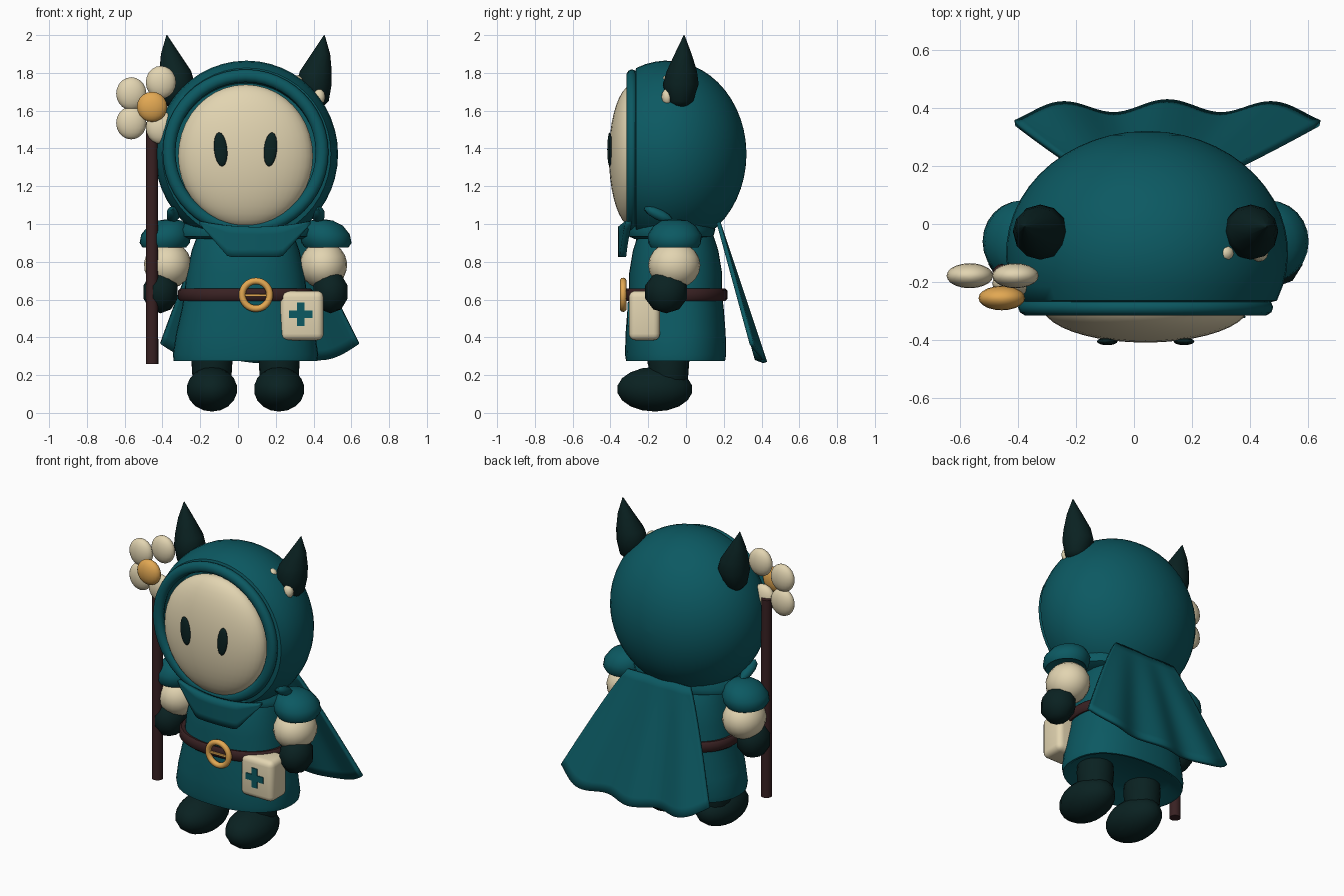
import bpy, bmesh, math
from mathutils import Vector, Matrix

if "Cube" in bpy.data.objects:
    bpy.data.objects.remove(bpy.data.objects["Cube"])

CX = 0.04  # body centre line


def colour(name, rgb):
    m = bpy.data.materials.new(name)
    m.diffuse_color = (*rgb, 1)
    m.use_nodes = True
    m.node_tree.nodes["Principled BSDF"].inputs["Base Color"].default_value = m.diffuse_color
    return m


TEAL = colour("teal cloth", (0.0035, 0.1, 0.122))
CREAM = colour("cream", (0.76, 0.66, 0.44))
DARK = colour("dark green", (0.003, 0.0155, 0.0155))
BROWN = colour("brown leather", (0.04, 0.015, 0.016))
GOLD = colour("gold", (0.76, 0.39, 0.085))


def finish(bm, name, mat, angle=50):
    bmesh.ops.recalc_face_normals(bm, faces=bm.faces[:])
    me = bpy.data.meshes.new(name)
    bm.to_mesh(me)
    bm.free()
    ob = bpy.data.objects.new(name, me)
    bpy.context.collection.objects.link(ob)
    me.materials.append(mat)
    bpy.ops.object.select_all(action='DESELECT')
    ob.select_set(True)
    bpy.context.view_layer.objects.active = ob
    bpy.ops.object.shade_smooth_by_angle(angle=math.radians(angle))
    return ob


def ball(name, mat, loc, rad, segs=24, tilt=0, axis='Y'):
    bm = bmesh.new()
    bmesh.ops.create_uvsphere(bm, u_segments=segs, v_segments=segs // 2, radius=1)
    m = Matrix.Translation(loc) @ Matrix.Rotation(tilt, 4, axis) @ Matrix.Diagonal((*rad, 1))
    bmesh.ops.transform(bm, matrix=m, verts=bm.verts[:])
    return finish(bm, name, mat)


def loft(name, mat, rings, segs=32, axis='Z', power=2.0, angle=50):
    """Skin rings of (centre, radius_1, radius_2) lying across the given axis."""
    bm = bmesh.new()
    loops = []
    for c, r1, r2 in rings:
        loop = []
        for i in range(segs):
            a = 2 * math.pi * i / segs
            p = [math.copysign(abs(f(a)) ** (2 / power), f(a)) for f in (math.cos, math.sin)]
            off = (r1 * p[0], r2 * p[1], 0) if axis == 'Z' else (r1 * p[0], 0, r2 * p[1])
            loop.append(bm.verts.new(Vector(c) + Vector(off)))
        loops.append(loop)
    for a, b in zip(loops, loops[1:]):
        for i in range(segs):
            j = (i + 1) % segs
            bm.faces.new((a[i], a[j], b[j], b[i]))
    bm.faces.new(loops[0])
    bm.faces.new(loops[-1])
    return finish(bm, name, mat, angle)


def ring(name, mat, loc, r1, r2, tube, depth, segs=48):
    """Elliptical tube facing the front; depth is its half thickness along y."""
    bm = bmesh.new()
    n = 10
    vs = []
    for i in range(segs):
        a = 2 * math.pi * i / segs
        for k in range(n):
            b = 2 * math.pi * k / n
            t = tube * math.cos(b)
            off = ((r1 + t) * math.cos(a), depth * math.sin(b), (r2 + t) * math.sin(a))
            vs.append(bm.verts.new(Vector(loc) + Vector(off)))
    for i in range(segs):
        for k in range(n):
            i2, k2 = (i + 1) % segs, (k + 1) % n
            bm.faces.new([vs[i * n + k], vs[i2 * n + k], vs[i2 * n + k2], vs[i * n + k2]])
    return finish(bm, name, mat)


def box(name, mat, loc, size, bevel=0.0):
    bm = bmesh.new()
    bmesh.ops.create_cube(bm, size=1)
    bmesh.ops.transform(bm, matrix=Matrix.Translation(loc) @ Matrix.Diagonal((*size, 1)), verts=bm.verts[:])
    if bevel:
        bmesh.ops.bevel(bm, geom=bm.edges[:], offset=bevel, segments=4, profile=0.5, affect='EDGES')
    return finish(bm, name, mat, 35)


def sheet(name, mat, fn, nu, nv, thick):
    """Cloth grid from fn(u, v) with u in -1..1 and v in 0..1."""
    bm = bmesh.new()
    g = [[bm.verts.new(fn(2 * i / nu - 1, j / nv)) for j in range(nv + 1)] for i in range(nu + 1)]
    for i in range(nu):
        for j in range(nv):
            bm.faces.new((g[i][j], g[i + 1][j], g[i + 1][j + 1], g[i][j + 1]))
    ob = finish(bm, name, mat)
    mod = ob.modifiers.new("thickness", 'SOLIDIFY')
    mod.thickness = thick
    mod.offset = 0
    return ob


# Hood: egg-shaped shell with an open front and a shallow hollow
HX, HZ = 0.045, 1.37
hood = []
for i in range(17):
    a = 0.02 + (math.pi / 2 + 0.4 - 0.02) * i / 16
    s = math.sin(a)
    hood.append(((HX, -0.1 + 0.42 * math.cos(a), HZ), 0.485 * s, 0.495 * s))
hood += [((CX, -0.28, 1.38), 0.39, 0.385), ((CX, -0.2, 1.37), 0.375, 0.375)]
loft("hood", TEAL, hood, 48, 'Y')
ring("hood_rim", TEAL, (CX, -0.287, 1.38), 0.405, 0.405, 0.034, 0.029)

# Face
ball("face", CREAM, (CX, -0.28, 1.36), (0.357, 0.128, 0.378), 40)
for s in (-1, 1):
    ball("eye", DARK, (CX + s * 0.132, -0.404, 1.395), (0.035, 0.013, 0.091), 16, s * 0.1)

# Horns with small cream tufts on one side
for s in (-1, 1):
    def at(d, y, z):
        return (CX + s * d, y, z)
    loft("horn", DARK, [
        (at(0.38, -0.03, 1.62), 0.03, 0.035), (at(0.375, -0.03, 1.65), 0.065, 0.068),
        (at(0.362, -0.028, 1.74), 0.094, 0.095), (at(0.372, -0.022, 1.81), 0.084, 0.08),
        (at(0.398, -0.015, 1.9), 0.05, 0.045), (at(0.417, -0.01, 2.0), 0.002, 0.002)], 12)
ball("horn_tuft", CREAM, (0.428, -0.1, 1.672), (0.034, 0.03, 0.044), 12)
ball("horn_tuft", CREAM, (0.312, -0.1, 1.757), (0.032, 0.03, 0.03), 12)

# Robe
CY = -0.055
loft("robe", TEAL, [
    ((CX, CY, 0.32), 0.3, 0.19), ((CX, CY, 0.275), 0.365, 0.25), ((CX, CY, 0.275), 0.38, 0.262),
    ((CX, CY, 0.31), 0.385, 0.268), ((CX, CY, 0.42), 0.368, 0.265), ((CX, CY, 0.55), 0.338, 0.255),
    ((CX, CY, 0.63), 0.325, 0.246), ((CX, CY, 0.74), 0.312, 0.246), ((CX, CY, 0.86), 0.285, 0.226),
    ((CX, CY, 0.94), 0.255, 0.2), ((CX, CY, 1.0), 0.22, 0.17)], 40, power=2.3)

# Neck cowl with little points at the sides
loft("cowl", TEAL, [
    ((CX, -0.08, 0.92), 0.3, 0.19), ((CX, -0.08, 0.935), 0.345, 0.225),
    ((CX, -0.08, 0.97), 0.35, 0.235), ((CX, -0.08, 1.04), 0.29, 0.2)], 36)
for s in (-1, 1):
    ball("cowl_point", TEAL, (CX + s * 0.385, -0.145, 1.05), (0.035, 0.085, 0.03), 10, -0.45, 'X')


def bib_shape(u, v):
    x = 0.09 + u * 0.29
    top = 0.985 + 0.03 * u * u
    low = 0.825 + max(0, abs(u) - 0.48) / 0.52 * 0.175
    return (x, -0.343 + 0.45 * (x - 0.09) ** 2, top + (low - top) * v)


sheet("front_drape", TEAL, bib_shape, 24, 4, 0.035)

# Arms
for s in (-1, 1):
    x = CX + s * 0.42
    loft("shoulder_cap", TEAL, [
        ((x + s * 0.005, -0.06, 0.89), 0.09, 0.1), ((x + s * 0.01, -0.06, 0.875), 0.115, 0.125),
        ((x + s * 0.008, -0.06, 0.9), 0.133, 0.14), ((x, -0.06, 0.945), 0.132, 0.142),
        ((x - s * 0.01, -0.06, 0.99), 0.106, 0.112), ((x - s * 0.02, -0.06, 1.018), 0.063, 0.07),
        ((x - s * 0.02, -0.06, 1.026), 0.01, 0.01)], 24)
    ball("sleeve", CREAM, (CX + s * 0.412, -0.062, 0.782), (0.126, 0.138, 0.125), 20, s * -0.1)
    ball("hand", DARK, (CX + s * 0.45, -0.105, 0.64), (0.1, 0.117, 0.113), 10)

# Legs and boots
for s in (-1, 1):
    x = CX + s * 0.178
    loft("leg", DARK, [((x, -0.09, 0.12), 0.09, 0.09), ((x, -0.092, 0.2), 0.104, 0.104),
                       ((x, -0.092, 0.28), 0.109, 0.11), ((x, -0.09, 0.38), 0.1, 0.102)], 20)
    ball("boot", DARK, (x, -0.165, 0.125), (0.136, 0.2, 0.118), 18)

# Belt, buckle and pouch
loft("belt", BROWN, [
    ((CX, CY, 0.6), 0.325, 0.24), ((CX, CY, 0.592), 0.345, 0.262), ((CX, CY, 0.603), 0.357, 0.274),
    ((CX, CY, 0.647), 0.357, 0.274), ((CX, CY, 0.658), 0.345, 0.262), ((CX, CY, 0.65), 0.31, 0.23)],
    40, power=2.3)
ring("buckle", GOLD, (0.095, -0.333, 0.625), 0.073, 0.073, 0.018, 0.018, 32)
box("buckle_pin", GOLD, (0.095, -0.332, 0.622), (0.13, 0.014, 0.014), 0.004)
box("pouch", CREAM, (0.338, -0.22, 0.515), (0.23, 0.165, 0.262), 0.035)
box("pouch_cross_upright", TEAL, (0.332, -0.304, 0.522), (0.04, 0.009, 0.125))
box("pouch_cross_bar", TEAL, (0.332, -0.304, 0.522), (0.125, 0.0088, 0.04))

# Staff topped by a flower
SX, SY = -0.455, -0.17
loft("staff", BROWN, [((SX, SY, 0.26), 0.033, 0.033), ((SX, SY, 1.53), 0.031, 0.031)], 16)
for px, py, pz in ((-0.565, -0.178, 1.69), (-0.408, -0.178, 1.75), (-0.565, -0.178, 1.535),
                   (-0.408, -0.205, 1.51)):
    ball("petal", CREAM, (px, py, pz), (0.08, 0.043, 0.087), 20)
ball("flower_centre", GOLD, (SX, -0.255, 1.62), (0.08, 0.042, 0.08), 20)


# Cape: flares out below the neck in soft folds, its outer corners turned in
def cape_shape(u, v):
    x = 0.07 + 0.045 * v + u * (0.22 + 0.305 * v ** 0.9)
    fold = math.cos(2 * math.pi * u / 0.7)
    y = 0.172 + 0.225 * v + 0.022 * v * fold - 0.03 * v * u ** 4
    z = 1.01 - 0.735 * v + 0.085 * v * u ** 4 - 0.008 * v * fold
    return (x, y, z)


sheet("cape", TEAL, cape_shape, 56, 14, 0.022)
